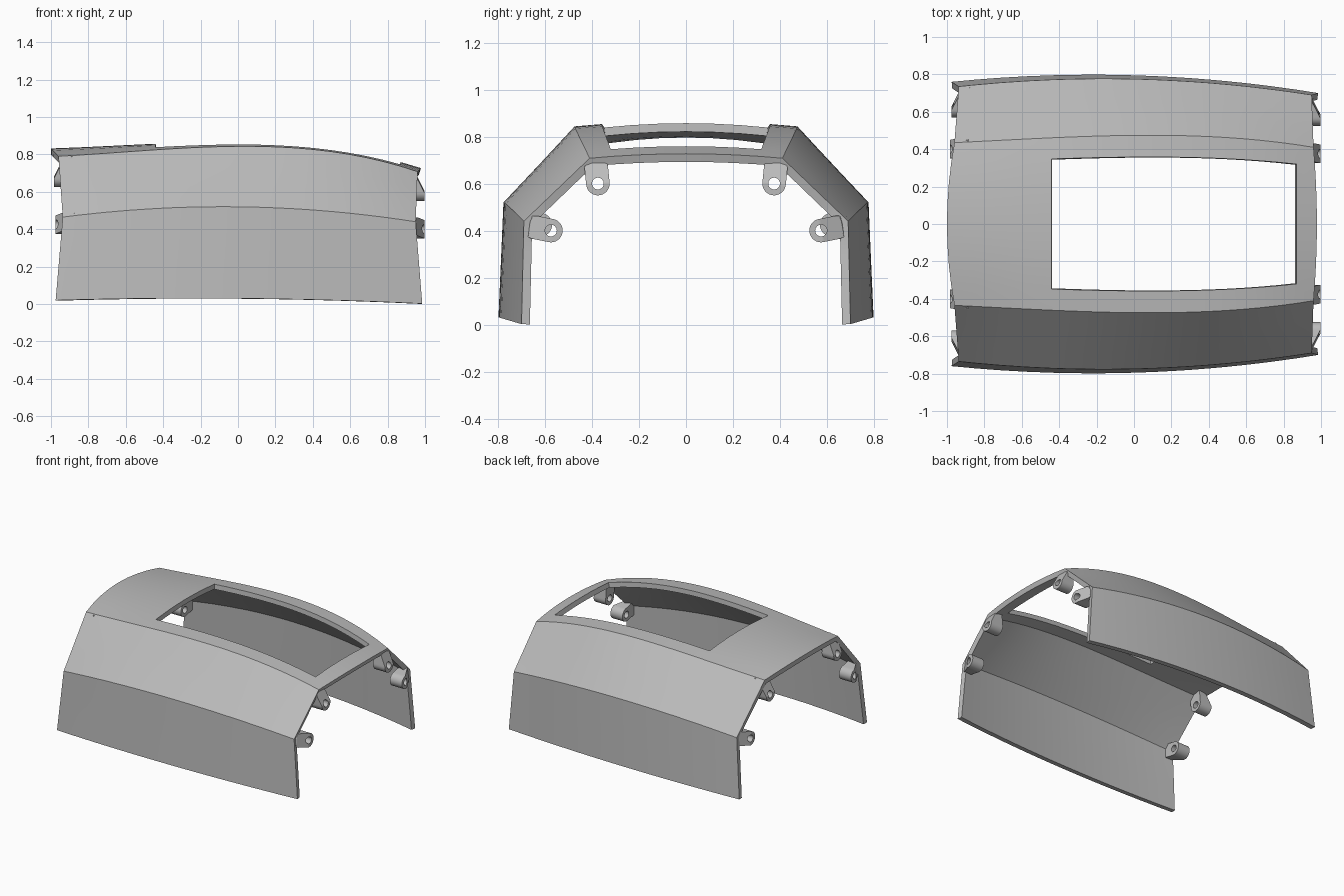
import bpy, bmesh
from math import cos, sin, tau
from mathutils import Vector

if "Cube" in bpy.data.objects:
    bpy.data.objects.remove(bpy.data.objects["Cube"])

grey = bpy.data.materials.new("light grey")
grey.use_nodes = True
colour = (0.5, 0.5, 0.5, 1)
grey.diffuse_color = colour
grey.node_tree.nodes["Principled BSDF"].inputs["Base Color"].default_value = colour

# Lengthwise guide lines (x, y, z) of the outer skin, one half
BOTTOM = [(-.975, .76, .02), (0, .795, .03), (.985, .70, .002)]
KNEE = [(-.937, .735, .465), (0, .775, .52), (.95, .69, .44)]
CORNER = [(-.96, .435, .79), (-.2, .47, .838), (.5, .462, .815), (.96, .41, .708)]
CROWN = [(-1, 0, .832), (-.44, 0, .857), (.4, 0, .845), (.978, 0, .727)]
WINDOW = (-.44, .87)
WINDOW_SIDE = .755
THICKNESS = .036


def on_line(line, x):
    """Smooth curve through the guide points, evaluated at x."""
    p = Vector((0, 0, 0))
    for i, a in enumerate(line):
        w = 1.0
        for j, b in enumerate(line):
            if i != j:
                w *= (x - b[0]) / (a[0] - b[0])
        p += w * Vector(a)
    return p


def finish(bm, name):
    bmesh.ops.recalc_face_normals(bm, faces=bm.faces)
    mesh = bpy.data.meshes.new(name)
    bm.to_mesh(mesh)
    bm.free()
    mesh.materials.append(grey)
    ob = bpy.data.objects.new(name, mesh)
    bpy.context.collection.objects.link(ob)
    bpy.ops.object.select_all(action="DESELECT")
    ob.select_set(True)
    bpy.context.view_layer.objects.active = ob
    return ob


def section(pick):
    """Cross-section from one bottom edge over the crown to the other."""
    bottom, knee, corner, crown = (pick(l) for l in (BOTTOM, KNEE, CORNER, CROWN))
    half = [bottom.lerp(knee, t / 3) for t in range(3)]
    half += [knee.lerp(corner, t / 3) for t in range(3)]
    for v in (1, WINDOW_SIDE, .5, .25):
        p = corner.lerp(crown, 1 - v * v)
        p.y = corner.y * v
        half.append(p)
    mirrored = [Vector((p.x, -p.y, p.z)) for p in half]
    return half + [crown] + mirrored[::-1]


# Shell skin, lofted along x with the window left open
x0, x1 = WINDOW
inner = [-.85, -.72, -.58] + [x0 + (x1 - x0) * i / 14 for i in range(15)]
rows = [section(lambda l: Vector(l[0]))]
rows += [section(lambda l, x=x: on_line(l, x)) for x in inner]
rows.append(section(lambda l: Vector(l[-1])))

bm = bmesh.new()
grid = [[bm.verts.new(p) for p in row] for row in rows]
count = len(rows[0])
for i in range(len(grid) - 1):
    for j in range(count - 1):
        in_length = 4 <= i < len(grid) - 2
        in_width = 7 <= j < count - 8
        if not (in_length and in_width):
            bm.faces.new((grid[i][j], grid[i + 1][j], grid[i + 1][j + 1], grid[i][j + 1]))
bm.normal_update()
outward = max(bm.faces, key=lambda f: f.calc_center_median().z).normal.z > 0
shell = finish(bm, "cover_shell")
if (shell.data.polygons[0].normal.y > 0) != (shell.data.polygons[0].center.y > 0):
    shell.data.flip_normals()
wall = shell.modifiers.new("wall", "SOLIDIFY")
wall.thickness = THICKNESS
wall.offset = -1
wall.use_even_offset = True
bpy.ops.object.modifier_apply(modifier="wall")
bpy.ops.object.shade_smooth_by_angle(angle=.5)


def screw_lug(name, end, tip, y, z, direction):
    """U-shaped tab with a screw hole, leaning back into the shell wall."""
    radius, hole, reach, depth, steps = .05, .025, .09, .1, 40
    d = Vector(direction).normalized()
    side = Vector((-d.y, d.x))
    bm = bmesh.new()
    loops = [[], [], [], []]
    for k in range(steps):
        a = tau * k / steps
        along, across = cos(a), sin(a)

        def outer(length):
            if along <= 0:
                return radius
            return min(radius / max(abs(across), 1e-6), length / along)

        rings = ((outer(reach), 0), (hole, 0), (hole, depth), (outer(reach + .03), depth))
        for loop, (r, back) in zip(loops, rings):
            p = Vector((y, z)) + d * along * r + side * across * r
            lean = 0 if back else max(0, along * r) * .5
            loop.append(bm.verts.new((end * (tip - back - lean), p.x, p.y)))
    for n in range(4):
        a, b = loops[n], loops[(n + 1) % 4]
        for k in range(steps):
            m = (k + 1) % steps
            bm.faces.new((a[k], a[m], b[m], b[k]))
    finish(bm, name)
    bpy.ops.object.shade_smooth_by_angle(angle=.5)


# Screw lugs under the corner and beside the knee, at both ends and sides
for s, side_name in ((1, "back"), (-1, "front")):
    screw_lug(f"upper_lug_left_{side_name}", 1, .997, s * .375, .60, (s * .1, 1))
    screw_lug(f"lower_lug_left_{side_name}", 1, .997, s * .575, .40, (s, .2))
    screw_lug(f"upper_lug_right_{side_name}", -1, .985, s * .40, .675, (s * .1, 1))
    screw_lug(f"lower_lug_right_{side_name}", -1, .975, s * .62, .425, (s, .2))
